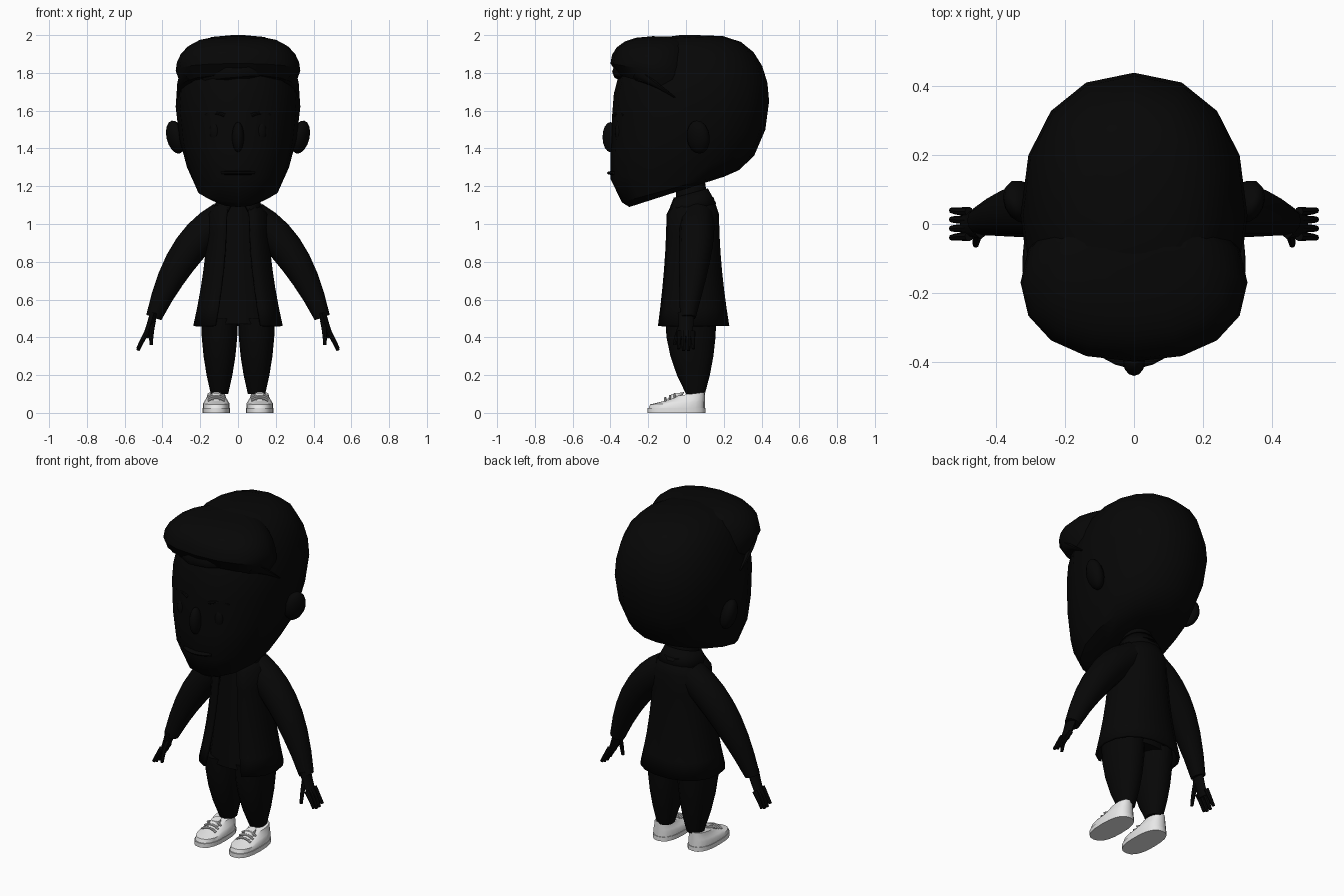
import bpy, bmesh, math
from mathutils import Vector

default_cube = bpy.data.objects.get("Cube")
if default_cube:
    bpy.data.objects.remove(default_cube, do_unlink=True)


def material(name, value):
    mat = bpy.data.materials.new(name)
    mat.use_nodes = True
    colour = (value, value, value, 1)
    mat.diffuse_color = colour
    mat.node_tree.nodes["Principled BSDF"].inputs["Base Color"].default_value = colour
    return mat


black = material("matte_black", 0.002)
white = material("shoe_white", 0.8)


def finish(name, bm, mat):
    """Turn a bmesh into a shaded, coloured object."""
    bmesh.ops.recalc_face_normals(bm, faces=bm.faces)
    mesh = bpy.data.meshes.new(name)
    bm.to_mesh(mesh)
    bm.free()
    mesh.materials.append(mat)
    obj = bpy.data.objects.new(name, mesh)
    bpy.context.collection.objects.link(obj)
    bpy.ops.object.select_all(action='DESELECT')
    obj.select_set(True)
    bpy.context.view_layer.objects.active = obj
    bpy.ops.object.shade_smooth_by_angle(angle=math.radians(40))
    return obj


def loft(name, rings, mat=black, thickness=0):
    """Skin a stack of rings: capped and solid, or an open shell with thickness."""
    bm = bmesh.new()
    rows = [[bm.verts.new(point) for point in points] for points in rings]
    count = len(rows[0])
    for lower, upper in zip(rows, rows[1:]):
        for i in range(count - 1 if thickness else count):
            j = (i + 1) % count
            bm.faces.new((lower[i], lower[j], upper[j], upper[i]))
    if not thickness:
        bm.faces.new(rows[0])
        bm.faces.new(rows[-1])
    obj = finish(name, bm, mat)
    if thickness:
        shell = obj.modifiers.new("cloth_thickness", 'SOLIDIFY')
        shell.thickness = thickness
        shell.offset = 0
    return obj


def power(value, exponent):
    return math.copysign(abs(value) ** exponent, value)


def ring(z, width, front, back, tilt=0, gap=0, centre=0, sides=16, square=0.9):
    """Rounded outline, raised at the back by tilt, with an optional front gap."""
    start = math.asin(power(gap / width, 1 / square))
    steps = sides - 1 if gap else sides
    points = []
    for i in range(sides):
        angle = start + (math.tau - 2 * start) * i / steps
        across = power(math.sin(angle), square)
        along = -power(math.cos(angle), square)
        points.append((centre + width * across,
                       (front + back + (back - front) * along) / 2,
                       z + tilt * along / 2))
    return points


def mix(a, b, t):
    return a + (b - a) * t


def blend(bottom, top, steps=4, ease=1, **options):
    """Rings from bottom to top; height is even, the other sizes are eased."""
    rings = []
    for i in range(steps + 1):
        t = i / steps
        eased = 1 - (1 - t) ** ease
        sizes = [mix(a, b, eased) for a, b in zip(bottom[1:], top[1:])]
        rings.append(ring(mix(bottom[0], top[0], t), *sizes, **options))
    return rings


def dome(z, height, width, front, back, tilt, steps=6):
    """Rings that round over to a crown."""
    rings = []
    for i in range(steps + 1):
        angle = math.pi / 2 * i / steps
        level = max(math.cos(angle), 0.02)
        scale = level ** 0.6
        rings.append(ring(z + height * math.sin(angle), width * scale,
                          front * scale, back * scale, tilt * level))
    return rings


def tube(name, start, bend, end, thick, thin, side=1, flat=1, bulge=0,
         sides=8, steps=5, mat=black):
    """Tapered limb along a curved path; flat scales its depth along y."""
    a, b, c = Vector(start), Vector(bend), Vector(end)
    rings = []
    for i in range(steps + 1):
        t = i / steps
        centre = mix(mix(a, b, t), mix(b, c, t), t)
        slope = mix(b - a, c - b, t)
        normal = Vector((-slope.z, 0, slope.x)).normalized()
        radius = mix(thick, thin, t) + bulge * math.sin(math.pi * t)
        points = []
        for k in range(sides):
            angle = math.tau * k / sides
            p = centre + normal * radius * math.cos(angle)
            points.append((side * p.x, p.y + flat * radius * math.sin(angle), p.z))
        rings.append(points)
    return loft(name, rings, mat)


def ball(name, location, size, turn=(0, 0, 0)):
    bm = bmesh.new()
    bmesh.ops.create_uvsphere(bm, u_segments=12, v_segments=8, radius=1)
    obj = finish(name, bm, black)
    obj.location, obj.scale, obj.rotation_euler = location, size, turn


# Head: tilted jaw rings under a rounded cranium
jaw = [ring(1.17, 0.15, -0.3, 0.2, 0.16), ring(1.2, 0.225, -0.34, 0.28, 0.17),
       ring(1.3, 0.27, -0.4, 0.36, 0.12), ring(1.45, 0.31, -0.4, 0.42, 0.1)]
loft("head", jaw + dome(1.62, 0.38, 0.33, -0.39, 0.44, 0.06))

# Swept-up fringe with a rolled lower lock and a tail over each temple
under = ring(1.73, 0.3, -0.36, 0.05, -0.12)
loft("fringe", [under] + dome(1.81, 0.18, 0.33, -0.4, 0.06, -0.08))
tube("fringe_lock", (-0.3, -0.13, 1.76), (0, -0.58, 1.84), (0.3, -0.13, 1.8),
     0.03, 0.02, bulge=0.02)

# Nose and mouth
ball("nose", (0, -0.4, 1.46), (0.032, 0.042, 0.08))
tube("mouth", (-0.09, -0.37, 1.27), (0, -0.43, 1.27), (0.09, -0.37, 1.27),
     0.01, 0.01, flat=2)

# Neck, shirt, open jacket and collar
loft("neck", blend((1, 0.1, -0.06, 0.13), (1.23, 0.08, -0.05, 0.1)))
loft("shirt", blend((0.47, 0.18, -0.11, 0.16), (1.1, 0.1, -0.06, 0.13)))
coat = blend((0.46, 0.23, -0.165, 0.225, 0, 0.12), (1.05, 0.155, -0.105, 0.17, 0, 0.06),
             steps=6, ease=1.8)
yoke = ring(1.14, 0.08, -0.06, 0.14, 0, 0.04)
loft("jacket", coat + [yoke], thickness=0.014)
loft("collar", blend((1.08, 0.125, -0.1, 0.155, 0.05, 0.06),
                     (1.16, 0.09, -0.06, 0.11, 0.05, 0.02), steps=2), thickness=0.016)

for side, tag in ((1, "left_"), (-1, "right_")):
    # Ear, eye, brow and temple hair
    ball(tag + "ear", (side * 0.33, 0.065, 1.46), (0.045, 0.065, 0.09),
         (0, side * 0.25, side * -0.4))
    ball(tag + "eye", (side * 0.125, -0.357, 1.49), (0.026, 0.018, 0.05),
         (0, 0, side * 0.3))
    tube(tag + "brow", (0.07, -0.375, 1.575), (0.12, -0.37, 1.6), (0.175, -0.33, 1.575),
         0.01, 0.006, side)
    tube(tag + "temple_lock", (0.27, -0.24, 1.78), (0.31, -0.16, 1.74),
         (0.315, -0.06, 1.67), 0.04, 0.006, side)

    # Sleeve
    tube(tag + "sleeve", (0.08, 0.06, 1.03), (0.3, 0.06, 0.9), (0.446, 0.01, 0.505),
         0.09, 0.042, side, bulge=0.02, sides=12, steps=7)

    # Hand
    tube(tag + "palm", (0.445, 0, 0.53), (0.46, 0, 0.47), (0.49, 0, 0.4),
         0.022, 0.017, side, flat=2)
    for k, finger in enumerate(("index", "middle", "ring", "little")):
        y = 0.024 * (k - 1.5)
        tip = 0.34 if finger in ("index", "little") else 0.33
        tube(tag + finger + "_finger", (0.48, y, 0.43), (0.51, y, 0.38),
             (0.53, 1.1 * y, tip), 0.014, 0.009, side)
    tube(tag + "thumb", (0.45, -0.01, 0.49), (0.46, -0.05, 0.43), (0.46, -0.06, 0.36),
         0.016, 0.009, side)

    # Trouser leg
    loft(tag + "leg", blend((0.1, 0.046, 0, 0.1), (0.5, 0.097, -0.11, 0.16),
                            ease=2, centre=side * 0.098))

    # Shoe: sole, upper, tongue and laces
    middle = side * 0.115
    shape = {"centre": middle, "sides": 20, "square": 0.8}
    sole = (0, 0.073, -0.205, 0.104)
    loft(tag + "sole", blend(sole, (0.025, *sole[1:]), steps=1, **shape), white)
    loft(tag + "shoe_upper",
         [ring(0.02, 0.07, -0.2, 0.1, **shape)]
         + blend((0.05, 0.07, -0.19, 0.1, 0.01), (0.1, 0.046, -0.05, 0.1, 0.02),
                 ease=1.4, **shape), white)
    loft(tag + "tongue", blend((0.06, 0.032, -0.12, -0.03, 0.015),
                               (0.105, 0.026, -0.075, -0.01, 0.01), centre=middle), white)
    for k in range(3):
        y, z = 0.025 * k - 0.11, 0.065 + 0.01 * k
        tube(f"{tag}lace_{k + 1}", (0.07, y, z), (0.115, y, z + 0.03), (0.16, y, z),
             0.006, 0.006, side, mat=white)
